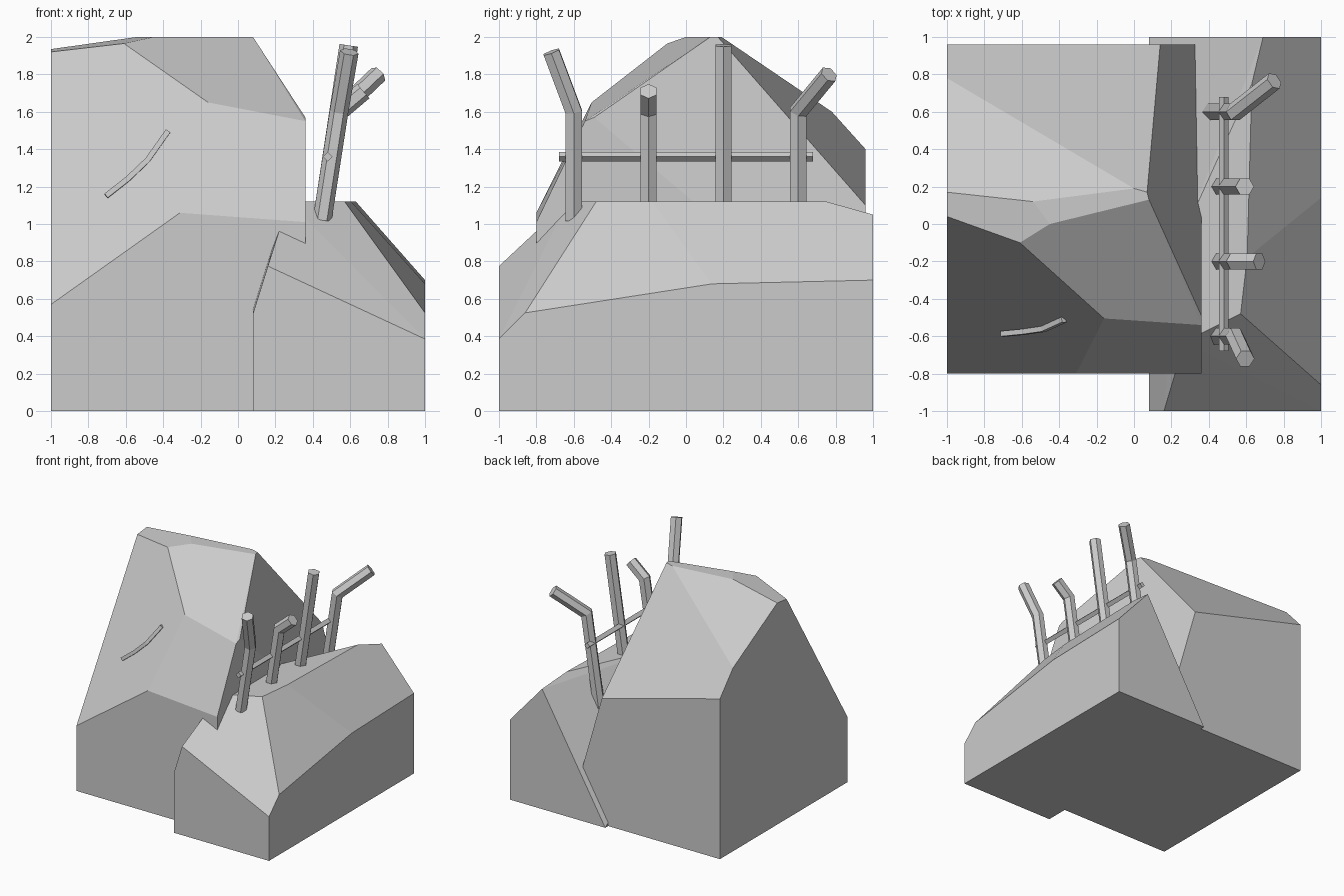
import bpy, bmesh, math
from mathutils import Vector

if "Cube" in bpy.data.objects:
    bpy.data.objects.remove(bpy.data.objects["Cube"])

stone = bpy.data.materials.new("stone_grey")
stone.diffuse_color = (0.6, 0.6, 0.6, 1)
stone.use_nodes = True
stone.node_tree.nodes["Principled BSDF"].inputs["Base Color"].default_value = stone.diffuse_color


def finish(bm, name):
    bmesh.ops.recalc_face_normals(bm, faces=bm.faces)
    mesh = bpy.data.meshes.new(name)
    bm.to_mesh(mesh)
    bm.free()
    mesh.materials.append(stone)
    obj = bpy.data.objects.new(name, mesh)
    bpy.context.collection.objects.link(obj)
    return obj


def rock(name, points):
    """Faceted boulder: convex hull of its corners, near-flat facets merged."""
    bm = bmesh.new()
    for p in points:
        bm.verts.new(p)
    bmesh.ops.convex_hull(bm, input=bm.verts)
    bmesh.ops.dissolve_limit(bm, angle_limit=math.radians(2.5),
                             verts=bm.verts, edges=bm.edges)
    return finish(bm, name)


def bar(name, path, radius, sides, spin=0.0):
    """Straight-sided bar along a path, with mitred bends and flat ends."""
    path = [Vector(p) for p in path]
    dirs = [(b - a).normalized() for a, b in zip(path, path[1:])]
    u = (Vector((1, 0, 0)) - dirs[0] * dirs[0].x).normalized()
    v = dirs[0].cross(u)
    angles = [spin + math.tau * i / sides for i in range(sides)]
    ring = [path[0] + radius * (u * math.cos(a) + v * math.sin(a)) for a in angles]
    bm = bmesh.new()
    last = [bm.verts.new(p) for p in ring]
    bm.faces.new(last)
    for i, d in enumerate(dirs):
        end = path[i + 1]
        n = (d + dirs[min(i + 1, len(dirs) - 1)]).normalized()
        ring = [p + d * ((end - p).dot(n) / d.dot(n)) for p in ring]
        new = [bm.verts.new(p) for p in ring]
        for k in range(sides):
            j = (k + 1) % sides
            bm.faces.new((last[k], last[j], new[j], new[k]))
        last = new
    bm.faces.new(last)
    return finish(bm, name)


# Tall boulder: footprint, wall tops, shoulders and crest
rock("tall_rock", [
    (-1, -.8, 0), (.36, -.8, 0), (.36, .96, 0), (-1, .96, 0),
    (-1, -.8, .57), (-.31, -.8, 1.06), (.36, -.8, 1.01),
    (-.16, -.505, 1.65), (.36, -.54, 1.55), (.36, -.49, 1.57),
    (-1, .04, 1.92), (-.61, -.1, 1.965), (-.45, 0, 2), (-.54, .12, 2),
    (-1, .17, 1.935), (0, .19, 2), (.08, .13, 2), (.07, .17, 2),
    (-1, .78, 1.6), (-1, .96, 1.4), (.14, .96, 1.1), (.36, .96, .336),
])

# Low boulder: footprint, front, right, back and flat top
rock("low_rock", [
    (.08, -1, 0), (1, -1, 0), (1, 1, 0), (.08, 1, 0),
    (.08, -1, .52), (.16, -1, .775), (1, -1, .385),
    (1, -.86, .525), (1, .14, .68), (1, 1, .70),
    (.08, .163, .636), (.69, 1, 1.05), (.63, .75, 1.12),
    (.24, -.11, 1.12), (.27, -.63, 1.12), (.57, -.48, 1.12), (.605, -.18, 1.12),
])

# Four leaning hexagonal posts, three of them bent near the top
foot_x, bend_x, bend_z = .45, .54, 1.6
tips = {-.6: (.595, -.72, 1.92), -.2: (.67, -.2, 1.71),
        .2: None, .6: (.75, .765, 1.8)}
for i, (y, tip) in enumerate(tips.items()):
    foot = (.41, y, .76) if y > .5 else (foot_x, y, 1.02)
    path = [foot, (bend_x, y, bend_z), tip] if tip else [foot, (.592, y, 1.955)]
    bar(f"post_{i + 1}", path, .05, 6)

# Thin rail through the posts
bar("rail", [(.48, -.68, 1.36), (.48, .68, 1.36)], .026, 4)

# Curved grip on the sloping wall
bar("wall_grip", [(-.705, -.588, 1.15), (-.59, -.577, 1.24), (-.485, -.562, 1.34),
                  (-.375, -.512, 1.495)], .02, 4, math.radians(45))
